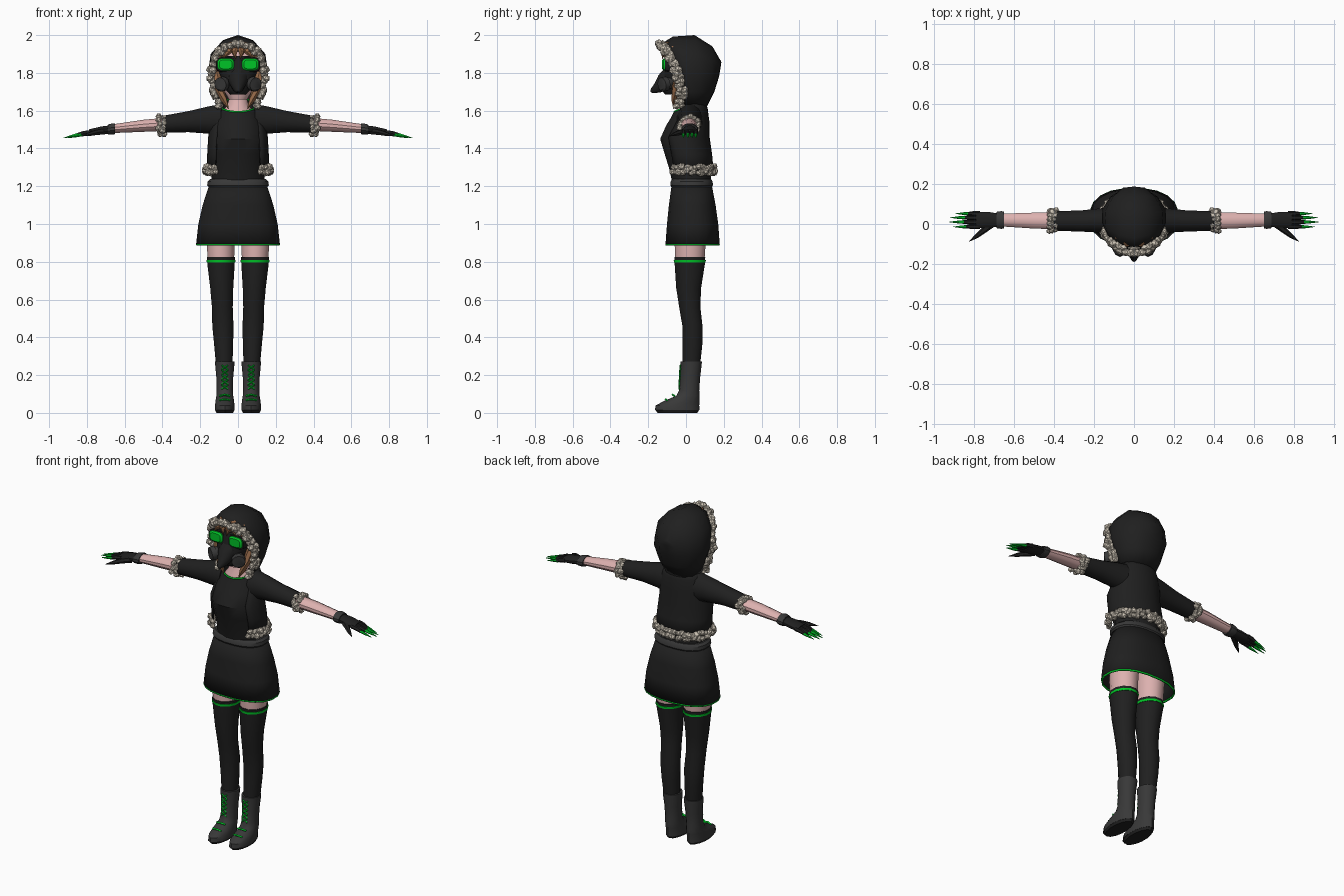
import bpy, bmesh, random
from math import sin, cos, pi, radians, copysign
from mathutils import Vector, Matrix, Euler

random.seed(4)


def material(name, r, g, b):
    m = bpy.data.materials.new(name)
    m.diffuse_color = (r, g, b, 1)
    return m


BLACK = material("black_cloth", .014, .014, .014)
DARK = material("dark_leather", .04, .04, .04)
FUR = material("fur", .62, .56, .47)
SKIN = material("skin", .72, .44, .43)
GREEN = material("green", .0, .55, .02)
HAIR = material("hair", .32, .15, .07)


def finish(name, bm, mat, mirror, solid=0):
    bmesh.ops.remove_doubles(bm, verts=bm.verts, dist=1e-5)
    bmesh.ops.recalc_face_normals(bm, faces=bm.faces)
    me = bpy.data.meshes.new(name)
    bm.to_mesh(me)
    bm.free()
    ob = bpy.data.objects.new(name, me)
    bpy.context.collection.objects.link(ob)
    me.materials.append(mat)
    if mirror:
        ob.modifiers.new("mirror", "MIRROR")
    if solid:
        ob.modifiers.new("thickness", "SOLIDIFY").thickness = solid
    return ob


def add_rows(bm, rows, closed=True, caps=True):
    vs = [[bm.verts.new(p) for p in row] for row in rows]
    n = len(vs[0])
    for a, b in zip(vs, vs[1:]):
        for i in range(n if closed else n - 1):
            j = (i + 1) % n
            bm.faces.new((a[i], a[j], b[j], b[i]))
    if closed and caps:
        bm.faces.new(vs[0])
        bm.faces.new(vs[-1])


def loft(name, rings, mat, axis="z", n=12, e=1, span=None, caps=True, mirror=False, solid=0):
    """Rings: (position on axis, centre a, centre b, radius a, radius b[, tilt])."""
    rows = []
    for p, a, b, ra, rb, *tilt in rings:
        row = []
        for i in range(n):
            t = radians(span[0] + (span[1] - span[0]) * i / (n - 1)) if span else 2 * pi * (i + .5) / n
            u = a + ra * copysign(abs(cos(t)) ** e, cos(t))
            v = b + rb * copysign(abs(sin(t)) ** e, sin(t))
            w = p + (tilt[0] * sin(t) if tilt else 0)
            row.append({"z": (u, v, w), "y": (u, w, v), "x": (w, u, v)}[axis])
        rows.append(row)
    bm = bmesh.new()
    add_rows(bm, rows, span is None, caps)
    return finish(name, bm, mat, mirror, solid)


def tubes(name, paths, mat, n=6, mirror=True):
    """Each path is a list of (x, y, z, radius)."""
    bm = bmesh.new()
    for path in paths:
        pts = [Vector(p[:3]) for p in path]
        rows = []
        for i, p in enumerate(pts):
            d = pts[min(i + 1, len(pts) - 1)] - pts[max(i - 1, 0)]
            q = d.to_track_quat("Z", "Y")
            rows.append([p + q @ Vector((cos(2 * pi * k / n), sin(2 * pi * k / n), 0)) * path[i][3]
                         for k in range(n)])
        add_rows(bm, rows)
    return finish(name, bm, mat, mirror)


def fur(name, path, r, count):
    """Chunky tufts strung along a path, in two staggered rows."""
    bm = bmesh.new()
    pts = [Vector(p) for p in path]
    lens = [(b - a).length for a, b in zip(pts, pts[1:])]
    for k in range(count):
        d = sum(lens) * k / (count - 1)
        i = 0
        while i < len(lens) - 1 and d > lens[i]:
            d -= lens[i]
            i += 1
        p = pts[i].lerp(pts[i + 1], min(d / lens[i], 1))
        p += Vector([random.uniform(-.35, .35) * r for _ in range(3)])
        s = Matrix.Diagonal([random.uniform(.75, 1.1) * r for _ in range(3)] + [1])
        rot = Euler([random.uniform(0, 6) for _ in range(3)]).to_matrix().to_4x4()
        bmesh.ops.create_icosphere(bm, subdivisions=1, radius=1, matrix=Matrix.Translation(p) @ rot @ s)
    return finish(name, bm, FUR, True)


# boots with soles and laces
loft("boot_sole", [(0, .07, -.045, .045, .105), (.016, .07, -.047, .053, .116)], BLACK, n=14, mirror=True)
loft("boot", [(.014, .07, -.047, .053, .118), (.04, .07, -.045, .053, .115), (.065, .07, -.02, .05, .092),
              (.09, .07, .01, .046, .062), (.12, .07, .017, .044, .053), (.19, .07, .022, .046, .053),
              (.255, .07, .027, .052, .056), (.272, .07, .027, .053, .057)], DARK, n=14, mirror=True)
laces = []
for i in range(5):
    z = .125 + i * .026
    y = -.037 + i * .0015
    laces += [[(.053, y, z, .004), (.087, y, z + .024, .004)], [(.087, y, z, .004), (.053, y, z + .024, .004)]]
laces += [[(.042, y, z, .006), (.07, y - .008, z + .006, .006), (.098, y, z, .006)] for y, z in ((-.1, .066), (-.062, .09))]
tubes("boot_laces", laces, GREEN, n=4)

# legs and stockings
loft("thigh", [(.8, .09, .02, .072, .08), (.9, .092, .022, .076, .085), (1.05, .09, .03, .08, .09)], SKIN, mirror=True)
loft("stocking", [(.25, .073, .028, .045, .048), (.36, .076, .034, .052, .054), (.46, .08, .034, .058, .055),
                  (.56, .083, .02, .057, .058), (.66, .086, .014, .063, .068), (.79, .09, .02, .075, .083),
                  (.825, .09, .02, .077, .085)], BLACK, mirror=True)
loft("stocking_stripe", [(.797, .09, .02, .078, .087), (.81, .09, .02, .079, .088)], GREEN, mirror=True)

# skirt, hem and belt
loft("skirt", [(.893, 0, .035, .224, .145), (1.0, 0, .035, .212, .137), (1.1, 0, .033, .189, .125),
               (1.22, 0, .03, .15, .105)], BLACK, n=20, e=.85, caps=False, solid=.006)
loft("skirt_hem", [(.886, 0, .035, .223, .1445), (.895, 0, .035, .2245, .1455)], GREEN, n=20, e=.85, caps=False, solid=.008)
loft("belt", [(1.195, 0, .03, .157, .108), (1.205, 0, .03, .165, .114), (1.225, 0, .03, .163, .112),
              (1.237, 0, .03, .15, .104)], DARK, n=20, e=.85)

# torso, neckline and neck
top = [(1.625, 0, .02, .1, .088, .035), (1.633, 0, .02, .098, .086, .035)]
loft("shirt", [(1.2, 0, .03, .145, .102), (1.28, 0, .025, .14, .112), (1.37, 0, .005, .143, .12),
               (1.45, 0, -.015, .145, .124), (1.52, 0, 0, .13, .108), (1.58, 0, .015, .115, .095, .015), top[0]],
     BLACK, n=16, caps=False)
loft("neckline", top, GREEN, n=16, caps=False, solid=.004)
loft("neck", [(1.5, 0, .01, .1, .08), (1.59, 0, .02, .088, .078), (1.635, 0, .025, .055, .055),
              (1.72, 0, .02, .046, .05)], SKIN)

# open jacket, sleeves and fur
SPAN = (-43, 223)
loft("jacket", [(1.275, 0, .022, .168, .125), (1.37, 0, .01, .163, .128), (1.46, 0, -.005, .158, .13),
                (1.54, 0, .02, .145, .104), (1.61, 0, .03, .122, .085), (1.65, 0, .04, .095, .065)],
     BLACK, n=19, span=SPAN, solid=.008)
loft("sleeve", [(.09, .02, 1.55, .07, .088), (.16, .018, 1.55, .063, .074), (.26, .015, 1.542, .055, .058),
                (.4, .015, 1.528, .05, .046)], BLACK, axis="x", mirror=True)
arc = [radians(SPAN[0] + (90 - SPAN[0]) * i / 10) for i in range(11)]
for row, z in enumerate((1.277, 1.298)):
    fur("jacket_fur_row%d" % row, [(.168 * cos(t), .02 + .127 * sin(t), z) for t in arc], .021, 17)
ring = [2 * pi * i / 12 for i in range(13)]
for row, x in enumerate((.393, .415)):
    fur("cuff_fur_row%d" % row, [(x, .015 + .047 * cos(t), 1.524 + .043 * sin(t)) for t in ring], .019, 14)

# forearms, gloves and clawed fingers
loft("forearm", [(.38, .015, 1.528, .043, .036), (.5, .017, 1.52, .041, .033), (.68, .02, 1.503, .032, .023)],
     SKIN, axis="x", mirror=True)
loft("glove_cuff", [(.65, .02, 1.504, .043, .029), (.663, .02, 1.503, .046, .031), (.688, .02, 1.5, .042, .028)],
     DARK, axis="x", mirror=True)
loft("glove_palm", [(.68, .02, 1.5, .034, .023), (.73, .02, 1.494, .042, .022), (.79, .02, 1.485, .042, .016)],
     BLACK, axis="x", mirror=True)
fingers, claws = [], []
for y0, y1, reach in ((.052, .052, -.03), (.031, .032, -.005), (.009, .01, 0), (-.013, -.014, -.02)):
    x = .86 + reach
    fingers.append([(.77, y0, 1.488, .013), (.82 + reach / 2, y0, 1.481, .012), (x, y1, 1.471, .008)])
    claws.append([(x - .012, y1, 1.474, .0095), (x + .02, y1, 1.466, .007), (x + .063, y1, 1.456, .001)])
fingers.append([(.71, .0, 1.49, .018), (.755, -.035, 1.484, .015), (.785, -.06, 1.476, .011), (.825, -.088, 1.465, .001)])
tubes("fingers", fingers, BLACK)
tubes("claws", claws, GREEN)

# head and hair
loft("head", [(1.66, 0, -.01, .05, .055), (1.73, 0, 0, .09, .085), (1.83, 0, .015, .118, .11),
              (1.9, 0, .015, .108, .11), (1.95, 0, .01, .06, .07)], SKIN, n=14)
tubes("hair", [[(.0, -.095, 1.95, .02), (.02, -.12, 1.91, .016), (.012, -.125, 1.875, .002)],
               [(.03, -.09, 1.95, .024), (.055, -.115, 1.91, .018), (.075, -.113, 1.88, .002)],
               [(.07, -.07, 1.93, .025), (.1, -.085, 1.88, .018), (.115, -.07, 1.81, .006)],
               [(.11, -.03, 1.8, .022), (.1, -.055, 1.72, .022), (.075, -.06, 1.66, .018), (.05, -.065, 1.61, .002)]], HAIR)

# mask with beak, filters and goggles
loft("mask", [(1.685, 0, -.06, .04, .05), (1.71, 0, -.055, .068, .075), (1.76, 0, -.05, .086, .08),
              (1.81, 0, -.035, .105, .085), (1.86, 0, -.03, .116, .085), (1.89, 0, -.025, .108, .083)], BLACK, n=14)
tubes("beak", [[(0, -.07, 1.785, .062), (0, -.115, 1.752, .05), (0, -.15, 1.72, .03), (0, -.178, 1.705, .015),
                (0, -.187, 1.7, .004)]], BLACK, n=10, mirror=False)
tubes("filter", [[(.05, -.07, 1.75, .03), (.077, -.105, 1.742, .032), (.078, -.106, 1.742, .039),
                  (.094, -.128, 1.738, .038), (.096, -.131, 1.738, .028)]], DARK, n=12)
loft("goggle_frame", [(-.07, .065, 1.845, .055, .041), (-.112, .065, 1.845, .051, .038)], BLACK, axis="y", e=.55, mirror=True)
loft("goggle_lens", [(-.1, .065, 1.845, .045, .033), (-.118, .065, 1.845, .044, .032), (-.126, .065, 1.845, .034, .024)],
     GREEN, axis="y", e=.55, mirror=True)

# hood: half arches from the rim to the back seam
ARCHES = [
    [(0, -.13, 1.955), (.07, -.12, 1.94), (.125, -.08, 1.88), (.145, -.04, 1.79), (.13, -.02, 1.7), (.1, -.035, 1.63)],
    [(0, -.07, 1.992), (.075, -.055, 1.972), (.14, -.02, 1.9), (.16, .01, 1.79), (.135, .03, 1.7), (.1, .02, 1.62)],
    [(0, .045, 2.0), (.08, .05, 1.973), (.145, .06, 1.9), (.158, .075, 1.8), (.125, .075, 1.7), (.09, .07, 1.62)],
    [(0, .14, 1.94), (.06, .14, 1.925), (.105, .137, 1.87), (.118, .137, 1.79), (.09, .125, 1.7), (.06, .1, 1.625)],
    [(0, .183, 1.865), (.03, .184, 1.855), (.055, .181, 1.835), (.058, .172, 1.78), (.045, .147, 1.7), (.03, .11, 1.625)]]
ARCHES.append([(0, y + .003, z) for x, y, z in ARCHES[-1]])
bm = bmesh.new()
add_rows(bm, ARCHES, closed=False)
finish("hood", bm, BLACK, True, .006)
for row, off in enumerate((-.012, .01)):
    fur("hood_fur_row%d" % row, [(x * (1 + off), y + off, z) for x, y, z in ARCHES[0]], .023, 20)

# smooth cloth and skin, faceted fur
bpy.ops.object.select_all(action="DESELECT")
for ob in bpy.context.scene.objects:
    if "fur" not in ob.name:
        ob.select_set(True)
        bpy.context.view_layer.objects.active = ob
bpy.ops.object.shade_smooth_by_angle(angle=radians(35))
